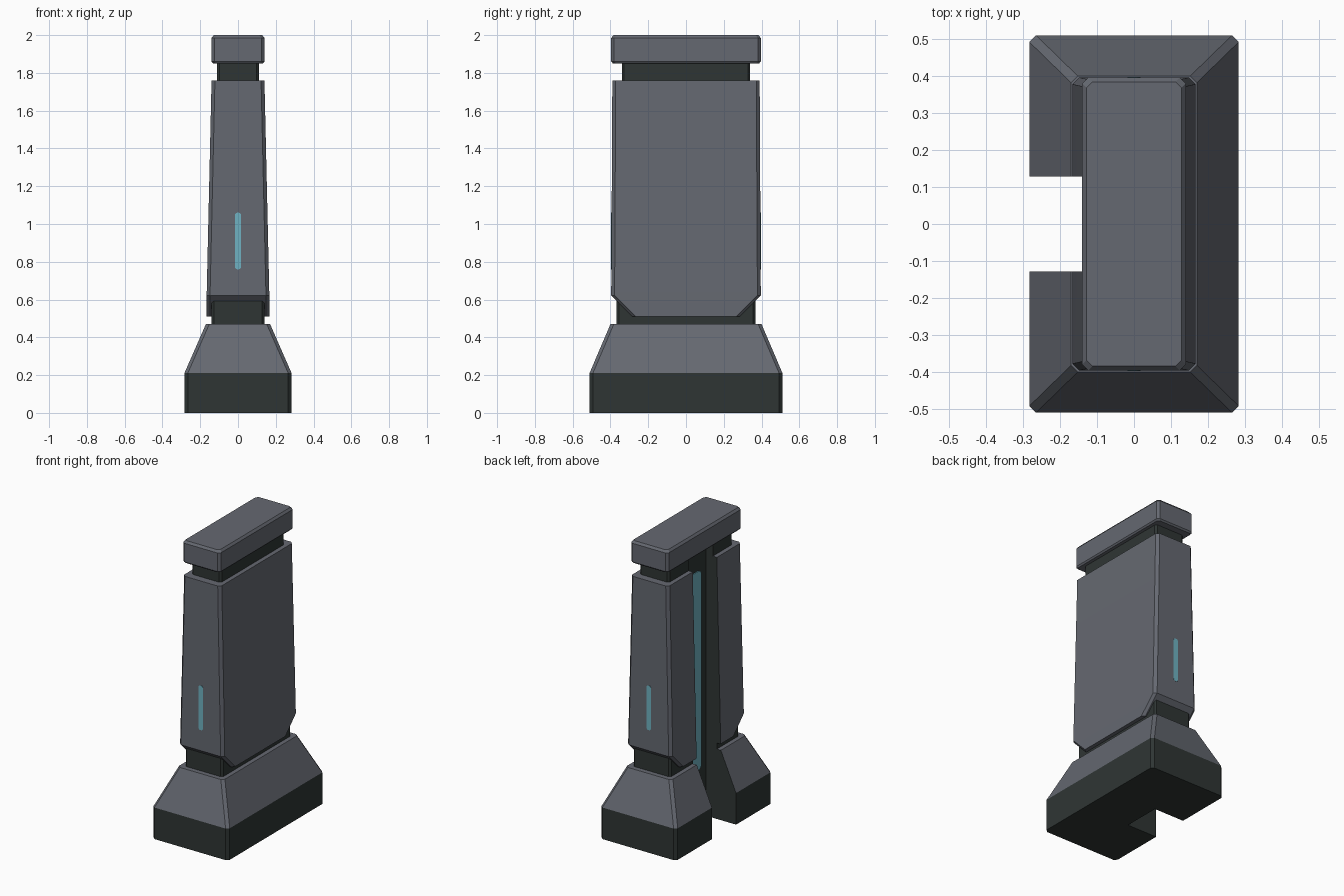
import bpy, bmesh, math

if "Cube" in bpy.data.objects:
    bpy.data.objects.remove(bpy.data.objects["Cube"])


def material(name, rgb):
    m = bpy.data.materials.new(name)
    m.diffuse_color = (*rgb, 1)
    m.use_nodes = True
    m.node_tree.nodes["Principled BSDF"].inputs["Base Color"].default_value = m.diffuse_color
    return m


GREY = material("slate grey", (0.13, 0.14, 0.165))
DARK = material("dark green grey", (0.028, 0.036, 0.034))
TEAL = material("teal light", (0.16, 0.45, 0.54))
BACK = -0.06    # x of the slot's rear wall
SLOT = 0.128    # half width of the slot


def finish(name, bm, mats):
    bmesh.ops.recalc_face_normals(bm, faces=bm.faces)
    me = bpy.data.meshes.new(name)
    bm.to_mesh(me)
    bm.free()
    ob = bpy.data.objects.new(name, me)
    bpy.context.collection.objects.link(ob)
    for m in mats:
        me.materials.append(m)
    return ob


def activate(ob):
    bpy.ops.object.select_all(action='DESELECT')
    ob.select_set(True)
    bpy.context.view_layer.objects.active = ob


def loft(name, rings, c, mats):
    """Stack of rectangles (half x, half y, z) with cut corners."""
    bm = bmesh.new()
    loops = []
    for hx, hy, z in rings:
        pts = [(hx, hy - c), (hx - c, hy), (c - hx, hy), (-hx, hy - c),
               (-hx, c - hy), (c - hx, -hy), (hx - c, -hy), (hx, c - hy)]
        loops.append([bm.verts.new((x, y, z)) for x, y in pts])
    for a, b in zip(loops, loops[1:]):
        for i in range(8):
            j = (i + 1) % 8
            bm.faces.new((a[i], a[j], b[j], b[i]))
    bm.faces.new(loops[0])
    bm.faces.new(loops[-1])
    return finish(name, bm, mats)


def pill(name, hw, z0, z1, r, axis, start, end):
    """Upright rounded light plate, extruded along x or y."""
    bm = bmesh.new()
    pts = []
    for q, (sx, cz) in enumerate(((1, z1 - r), (-1, z1 - r), (-1, z0 + r), (1, z0 + r))):
        for k in range(5):
            a = math.pi / 2 * (q + k / 4)
            pts.append((sx * (hw - r) + r * math.cos(a), cz + r * math.sin(a)))

    def place(u, z, d):
        return (d, u, z) if axis == 'x' else (u, d, z)
    f = bm.faces.new([bm.verts.new(place(u, z, start)) for u, z in pts])
    new = bmesh.ops.extrude_face_region(bm, geom=[f])["geom"]
    vec = (end - start, 0, 0) if axis == 'x' else (0, end - start, 0)
    bmesh.ops.translate(bm, vec=vec, verts=[g for g in new if isinstance(g, bmesh.types.BMVert)])
    bmesh.ops.remove_doubles(bm, verts=bm.verts, dist=1e-5)
    return finish(name, bm, [TEAL])


# stacked parts of the pillar
foot = loft("foot", [(.283, .51, 0), (.283, .51, .212)], .018, [DARK])
skirt = loft("skirt", [(.283, .51, .212), (.17, .40, .47)], .018, [GREY, DARK])
lower_neck = loft("lower_neck", [(.14, .367, .47), (.14, .367, .64)], .012, [DARK])
body = loft("body", [(.166, .285, .51), (.166, .396, .622), (.14, .39, 1.76)], .018, [GREY, DARK])
upper_neck = loft("upper_neck", [(.11, .34, 1.76), (.11, .34, 1.85)], .012, [DARK])
cap = loft("cap", [(.132, .387, 1.85), (.14, .396, 1.86), (.14, .396, 1.985), (.128, .384, 2.0)],
           .016, [GREY])

# slot cutter on the left side
bm = bmesh.new()
bmesh.ops.create_cube(bm, size=1)
for v in bm.verts:
    v.co.x = BACK if v.co.x > 0 else -.5
    v.co.y = math.copysign(SLOT, v.co.y)
    v.co.z = 1.9 if v.co.z > 0 else -.1
cutter = finish("slot_cutter", bm, [])
cutter.hide_render = True

for ob in (foot, skirt, lower_neck, body, upper_neck):
    mod = ob.modifiers.new("slot", 'BOOLEAN')
    mod.operation = 'DIFFERENCE'
    mod.solver = 'EXACT'
    mod.object = cutter
    activate(ob)
    bpy.ops.object.modifier_apply(modifier=mod.name)
    # dark lining on the walls of the slot
    for p in ob.data.polygons:
        side = abs(p.normal.y) > .9 and abs(p.center.y) < SLOT + .01 and p.center.x < BACK
        rear = p.normal.x < -.9 and abs(p.center.x - BACK) < .005
        p.material_index = 1 if (side or rear) and len(ob.data.materials) > 1 else 0
bpy.data.objects.remove(cutter)

# end lights, front and back
y_face = .394
for name, s in (("front_light", -1), ("back_light", 1)):
    pill(name, .017, .76, 1.06, .015, 'y', s * (y_face - .006), s * (y_face + .003))

# tall light on the rear wall of the slot
pill("slot_light", .07, .34, 1.68, .03, 'x', BACK + .002, BACK - .006)

for ob in (skirt, body, cap):
    activate(ob)
    bpy.ops.object.shade_smooth_by_angle(angle=math.radians(30))
